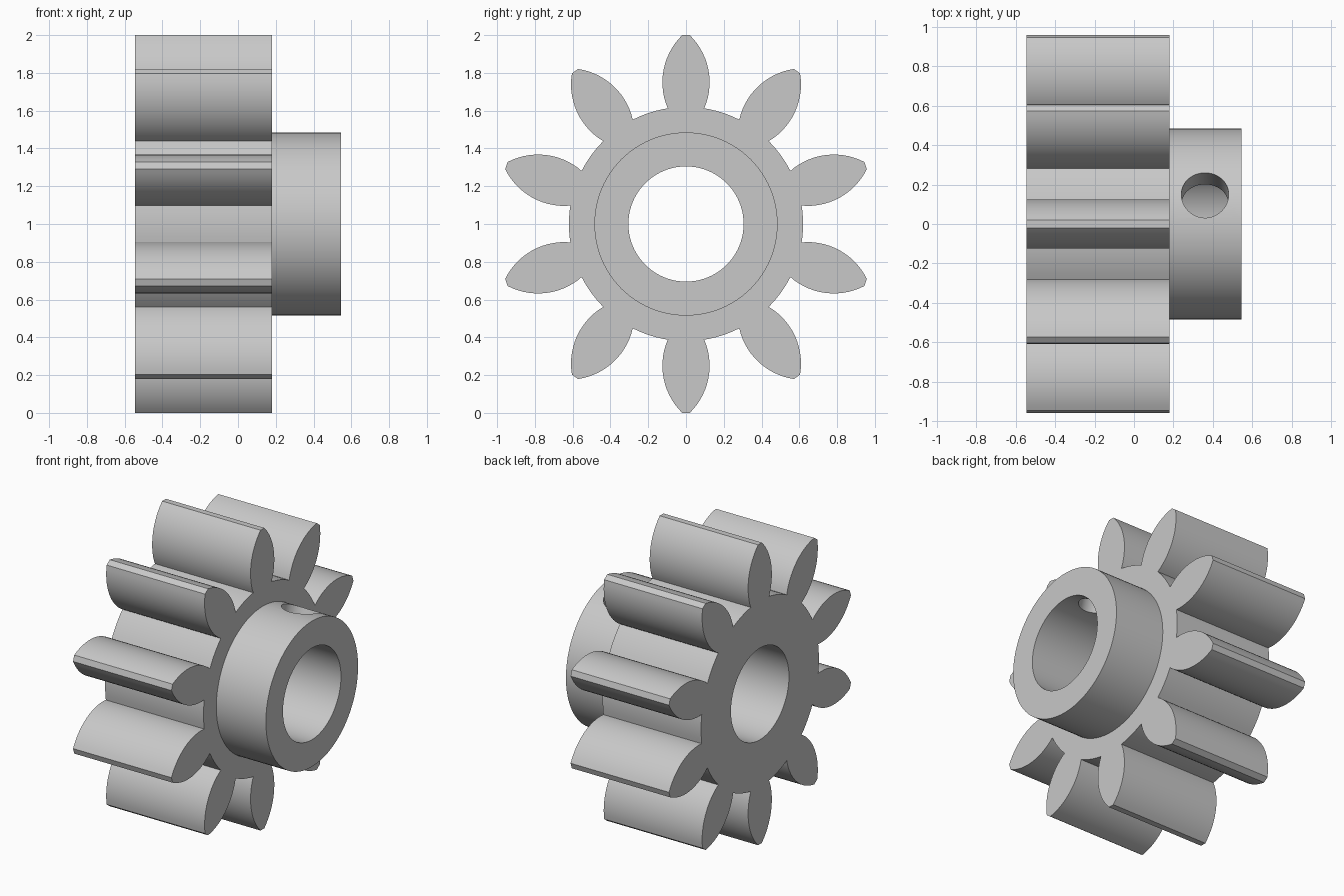
import bpy, bmesh
from math import sin, cos, asin, atan2, hypot, radians, pi
from mathutils import Matrix, Vector

cube = bpy.data.objects.get("Cube")
if cube:
    bpy.data.objects.remove(cube, do_unlink=True)

TEETH, ROOT, HUB, BORE = 10, 0.62, 0.485, 0.305
BACK, FACE, END = -0.545, 0.18, 0.545
CENTRE = Vector((0, 0, 1))

steel = bpy.data.materials.new("plain grey")
steel.use_nodes = True
GREY = (0.58, 0.58, 0.58, 1)
steel.diffuse_color = GREY
steel.node_tree.nodes["Principled BSDF"].inputs["Base Color"].default_value = GREY


def prism(name, outline, x0, x1):
    """Extrude a (radius, angle) outline along x about the gear centre."""
    bm = bmesh.new()
    base = bm.faces.new([bm.verts.new(CENTRE + Vector((x0, r * sin(t), r * cos(t))))
                         for r, t in outline])
    top = bmesh.ops.extrude_face_region(bm, geom=[base])["geom"]
    bmesh.ops.translate(bm, vec=(x1 - x0, 0, 0),
                        verts=[v for v in top if isinstance(v, bmesh.types.BMVert)])
    bmesh.ops.recalc_face_normals(bm, faces=bm.faces)
    mesh = bpy.data.meshes.new(name)
    bm.to_mesh(mesh)
    bm.free()
    mesh.materials.append(steel)
    obj = bpy.data.objects.new(name, mesh)
    bpy.context.collection.objects.link(obj)
    return obj


def circle(r, n=96):
    return [(r, 2 * pi * i / n) for i in range(n)]


def gear_outline(steps=14, root_steps=6):
    # One flank is a circular arc from the root to the narrow flat tip
    a0, a1 = asin(-0.14 / 0.35), asin(0.25 / 0.35)
    flank = []
    for i in range(steps + 1):
        a = a0 + (a1 - a0) * i / steps
        along, half = 0.75 + 0.35 * sin(a), 0.35 * cos(a) - 0.225
        flank.append((hypot(along, half), atan2(half, along)))
    flank[0] = (ROOT, flank[0][1])
    tooth = [(r, -t) for r, t in flank] + flank[::-1]
    pitch, edge = 2 * pi / TEETH, flank[0][1]
    gap = [(ROOT, edge + (pitch - 2 * edge) * i / root_steps) for i in range(1, root_steps)]
    return [(r, t + k * pitch) for k in range(TEETH) for r, t in tooth + gap]


# Toothed wheel and collar
gear = prism("pinion_gear", gear_outline(), BACK, FACE)
collar = prism("collar", circle(HUB), FACE - 0.1, END)

# Shaft bore and the set screw hole, which points between two teeth
bore = prism("bore_cutter", circle(BORE), -1, 1)
bm = bmesh.new()
bmesh.ops.create_cone(bm, cap_ends=True, segments=48, radius1=0.12, radius2=0.12, depth=0.6)
screw_mesh = bpy.data.meshes.new("screw_hole_cutter")
bm.to_mesh(screw_mesh)
bm.free()
screw_mesh.materials.append(steel)
screw = bpy.data.objects.new("screw_hole_cutter", screw_mesh)
bpy.context.collection.objects.link(screw)
screw.matrix_world = (Matrix.Translation(CENTRE + Vector((0.36, 0, 0)))
                      @ Matrix.Rotation(radians(-18), 4, "X")
                      @ Matrix.Translation((0, 0, 0.42)))

bpy.ops.object.select_all(action="DESELECT")
gear.select_set(True)
bpy.context.view_layer.objects.active = gear
for tool, mode in ((collar, "UNION"), (bore, "DIFFERENCE"), (screw, "DIFFERENCE")):
    tool.hide_render = True
    mod = gear.modifiers.new(tool.name, "BOOLEAN")
    mod.operation, mod.object, mod.solver = mode, tool, "EXACT"
    bpy.ops.object.modifier_apply(modifier=mod.name)
    bpy.data.objects.remove(tool, do_unlink=True)

bpy.ops.object.shade_smooth_by_angle(angle=radians(25))
